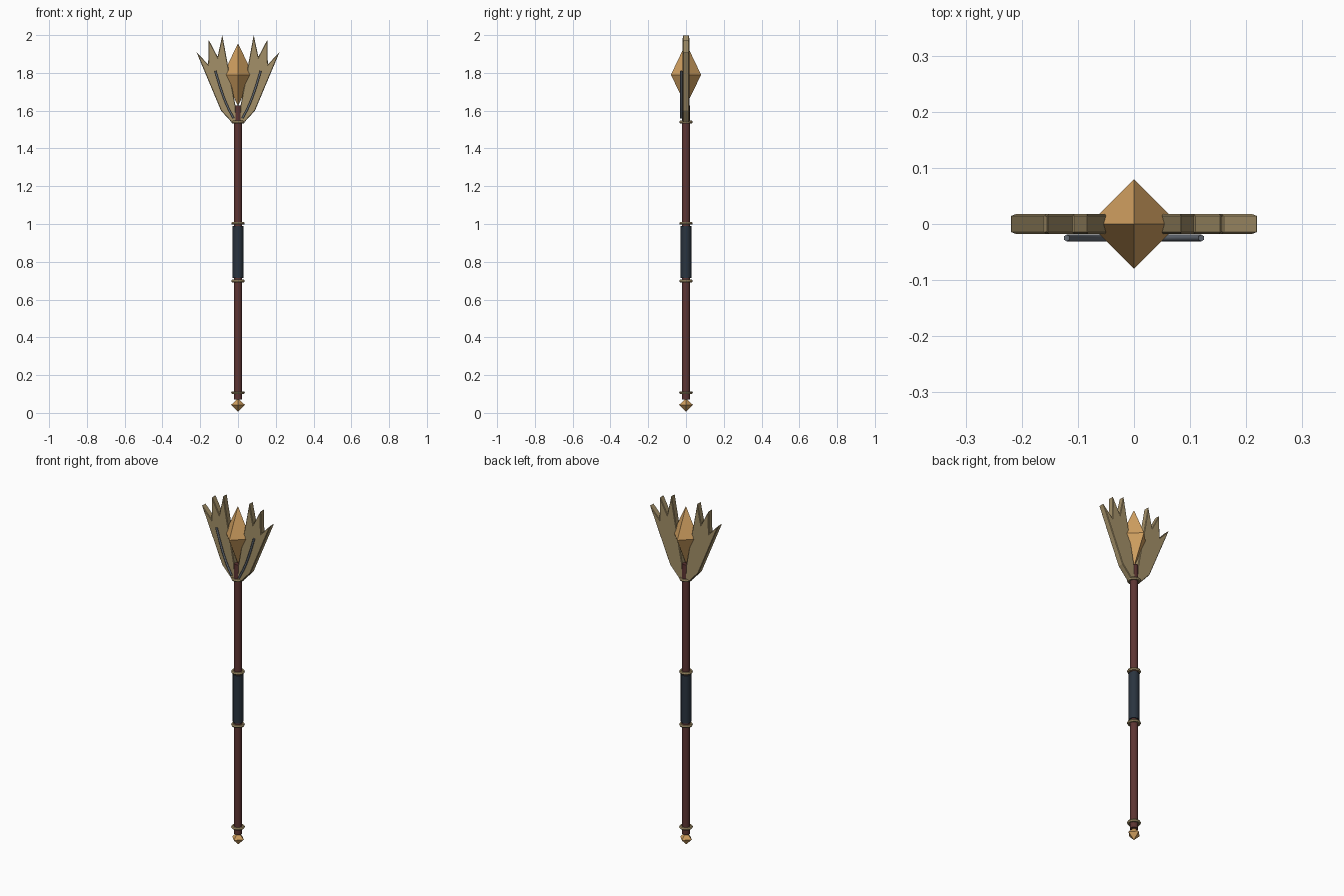
import bpy, bmesh, math

if "Cube" in bpy.data.objects:
    bpy.data.objects.remove(bpy.data.objects["Cube"])


def material(name, rgb):
    m = bpy.data.materials.new(name)
    m.diffuse_color = (*rgb, 1)
    m.use_nodes = True
    m.node_tree.nodes["Principled BSDF"].inputs["Base Color"].default_value = m.diffuse_color
    return m


WOOD = material("dark_wood", (0.11, 0.035, 0.033))
WRAP = material("grip_wrap", (0.023, 0.034, 0.05))
BRASS = material("brass", (0.37, 0.28, 0.14))
AMBER = material("amber", (0.65, 0.36, 0.12))
STEEL = material("steel", (0.13, 0.15, 0.18))


def finish(name, bm, mat):
    bmesh.ops.recalc_face_normals(bm, faces=bm.faces)
    me = bpy.data.meshes.new(name)
    bm.to_mesh(me)
    bm.free()
    me.materials.append(mat)
    ob = bpy.data.objects.new(name, me)
    bpy.context.collection.objects.link(ob)
    return ob


def rod(name, radius, z0, z1, mat, sides=12):
    bpy.ops.mesh.primitive_cylinder_add(vertices=sides, radius=radius, depth=z1 - z0,
                                        location=(0, 0, (z0 + z1) / 2))
    ob = bpy.context.object
    ob.name = name
    ob.data.materials.append(mat)
    bpy.ops.object.shade_smooth_by_angle(angle=math.radians(40))


def gem(name, radius, z0, zmid, z1):
    # four-sided double pyramid with its corners on the axes
    bm = bmesh.new()
    top, low = bm.verts.new((0, 0, z1)), bm.verts.new((0, 0, z0))
    ring = [bm.verts.new((radius * x, radius * y, zmid))
            for x, y in ((1, 0), (0, 1), (-1, 0), (0, -1))]
    for i in range(4):
        a, b = ring[i], ring[(i + 1) % 4]
        bm.faces.new((a, b, top))
        bm.faces.new((b, a, low))
    finish(name, bm, AMBER)


# shaft and wrapped grip
rod("shaft", 0.022, 0.07, 1.628, WOOD)
rod("grip", 0.028, 0.715, 0.99, WRAP)

# metal rings
for i, z in enumerate((0.107, 0.698, 1.003, 1.54)):
    bpy.ops.mesh.primitive_torus_add(major_radius=0.028, minor_radius=0.008,
                                     major_segments=16, minor_segments=6, location=(0, 0, z))
    ob = bpy.context.object
    ob.name = f"ring_{i + 1}"
    ob.data.materials.append(BRASS)

# pommel and head crystal
gem("pommel", 0.037, 0.005, 0.042, 0.078)
gem("crystal", 0.08, 1.625, 1.79, 1.957)

# feathered wing outline (x, z) and the steel rib lying on its front
WING = [(0.008, 1.535), (0.035, 1.54), (0.09, 1.6), (0.22, 1.91), (0.158, 1.845),
        (0.155, 1.975), (0.108, 1.885), (0.083, 2.0), (0.046, 1.80), (0.014, 1.63)]
RIB = [(0.024, 1.56), (0.06, 1.632), (0.09, 1.712), (0.12, 1.81)]
for side, s in (("right", 1), ("left", -1)):
    bm = bmesh.new()
    face = bm.faces.new([bm.verts.new((s * x, -0.0175, z)) for x, z in WING])
    out = bmesh.ops.extrude_face_region(bm, geom=[face])["geom"]
    bmesh.ops.translate(bm, vec=(0, 0.035, 0),
                        verts=[v for v in out if isinstance(v, bmesh.types.BMVert)])
    wing = finish(f"{side}_wing", bm, BRASS)
    bev = wing.modifiers.new("edge_bevel", "BEVEL")
    bev.width, bev.segments = 0.003, 1

    cu = bpy.data.curves.new(f"{side}_rib", "CURVE")
    cu.dimensions = "3D"
    cu.bevel_depth, cu.bevel_resolution = 0.006, 1
    cu.resolution_u = 4
    cu.use_fill_caps = True
    sp = cu.splines.new("BEZIER")
    sp.bezier_points.add(len(RIB) - 1)
    for p, (x, z) in zip(sp.bezier_points, RIB):
        p.co = (s * x, -0.025, z)
        p.handle_left_type = p.handle_right_type = "AUTO"
    cu.materials.append(STEEL)
    bpy.context.collection.objects.link(bpy.data.objects.new(f"{side}_rib", cu))
